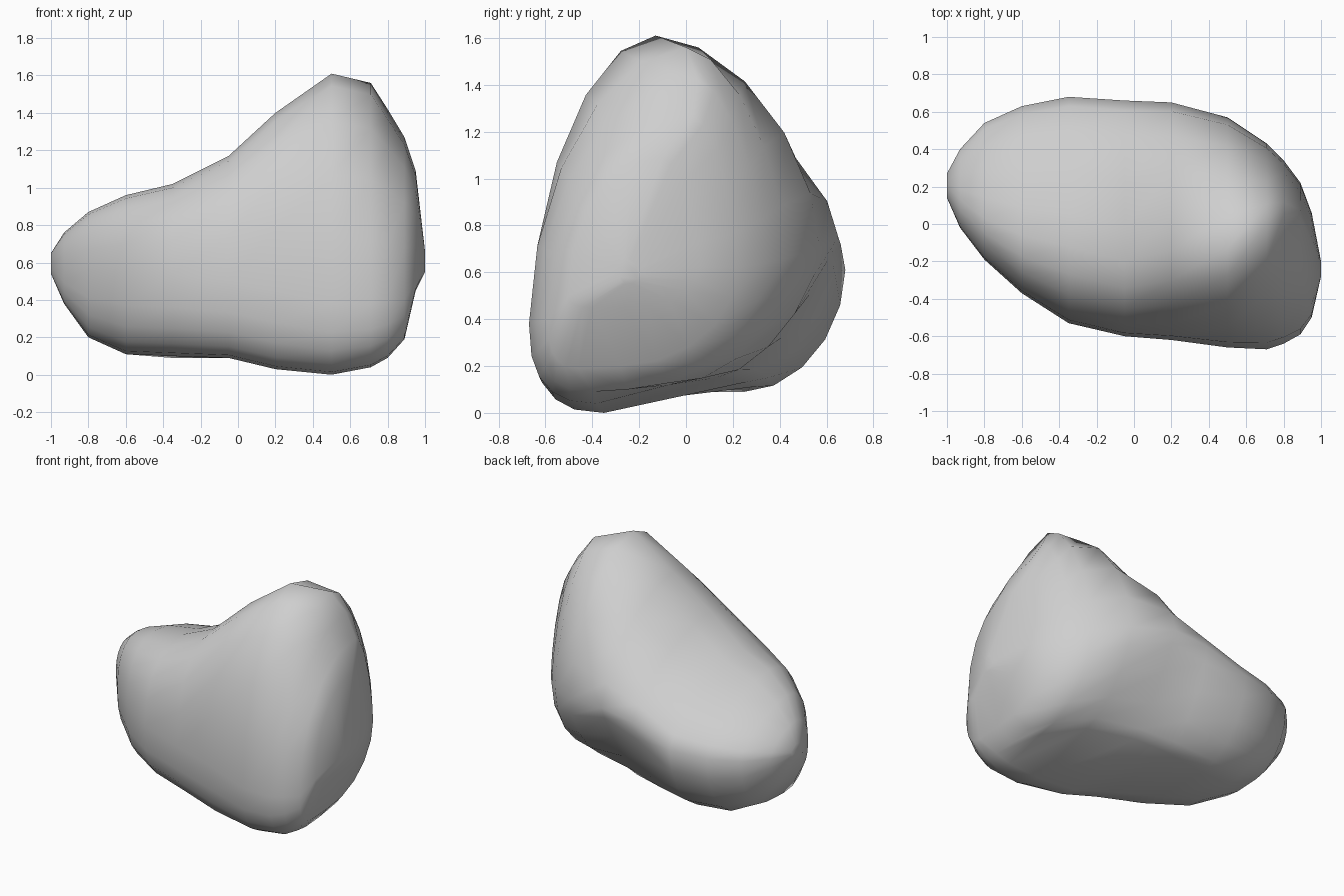
import bpy
import bmesh
import math

# Remove the default cube
default_cube = bpy.data.objects.get("Cube")
if default_cube:
    bpy.data.objects.remove(default_cube, do_unlink=True)

ARC_STEPS = 5

# Stone guide lines, listed from the low end to the tall end.
# Every (y, z) pair is a corner point of one cross-section.
stations = [-1, -.93, -.8, -.6, -.35, -.05, .2, .5, .71, .8, .89, .95, 1]
front = [(.14, .6), (-.02, .57), (-.19, .56), (-.37, .55), (-.53, .54), (-.6, .5), (-.62, .45),
         (-.66, .38), (-.67, .38), (-.64, .39), (-.59, .4), (-.5, .5), (-.28, .6)]
crest = [(.2, .65), (.13, .76), (.03, .87), (-.06, .96), (-.12, 1.02), (-.2, 1.17), (-.14, 1.4),
         (-.13, 1.61), (0, 1.56), (.05, 1.42), (.03, 1.27), (-.1, 1.09), (-.25, .66)]
back = [(.27, .6), (.4, .6), (.54, .6), (.63, .6), (.68, .61), (.66, .72), (.65, .75),
        (.57, .7), (.43, .66), (.34, .64), (.22, .62), (.06, .62), (-.2, .6)]
heel = [(.22, .54), (.25, .38), (.25, .21), (.24, .11), (.25, .09), (.28, .11), (.25, .13),
        (.13, .15), (-.07, .12), (-.25, .1), (-.28, .2), (-.26, .45), (-.24, .55)]
base = [(.18, .54), (.15, .38), (.07, .2), (-.03, .11), (-.17, .1), (-.32, .09), (-.36, .03),
        (-.35, 0), (-.38, .04), (-.4, .09), (-.46, .19), (-.4, .45), (-.26, .55)]


def bump(x, centre, width):
    """Smooth weight that is one at the centre and fades out."""
    return math.exp(-((x - centre) / width) ** 2)


def arc(side, pole, fullness):
    """Points of a rounded arc from a side point to a pole point."""
    points = []
    for i in range(ARC_STEPS + 1):
        angle = i * math.pi / 2 / ARC_STEPS
        across = max(math.cos(angle), 0) ** (2 / fullness)
        along = max(math.sin(angle), 0) ** (2 / fullness)
        points.append((pole[0] + (side[0] - pole[0]) * across,
                       side[1] + (pole[1] - side[1]) * along))
    return points


def section(x, f, c, b, h, d):
    """Closed cross-section: four arcs and a flat underside."""
    ring = arc(f, c, 2.3 - .5 * bump(x, .6, .35))[:-1]
    ring += arc(b, c, 1.55 + .2 * bump(x, .5, .3))[:0:-1]
    ring += arc(b, h, 2 - .85 * bump(x, .2, .38))
    ring += arc(f, d, 2.6)[:0:-1]
    return [(x, y, z) for y, z in ring]


# Loft the stone through its sections
bm = bmesh.new()
rings = [[bm.verts.new(p) for p in section(*guides)]
         for guides in zip(stations, front, crest, back, heel, base)]
for r0, r1 in zip(rings, rings[1:]):
    for i in range(len(r0)):
        j = (i + 1) % len(r0)
        bm.faces.new((r0[i], r0[j], r1[j], r1[i]))
bm.faces.new(rings[0])
bm.faces.new(rings[-1])
bmesh.ops.recalc_face_normals(bm, faces=bm.faces)

mesh = bpy.data.meshes.new("stone")
bm.to_mesh(mesh)
bm.free()
stone = bpy.data.objects.new("stone", mesh)
bpy.context.collection.objects.link(stone)

# Plain grey material
grey = bpy.data.materials.new("stone grey")
grey.use_nodes = True
colour = (.62, .62, .62, 1)
grey.diffuse_color = colour
grey.node_tree.nodes["Principled BSDF"].inputs["Base Color"].default_value = colour
mesh.materials.append(grey)

# Soft shading that keeps the hard ridges
bpy.ops.object.select_all(action="DESELECT")
stone.select_set(True)
bpy.context.view_layer.objects.active = stone
bpy.ops.object.shade_smooth_by_angle(angle=math.radians(45))
